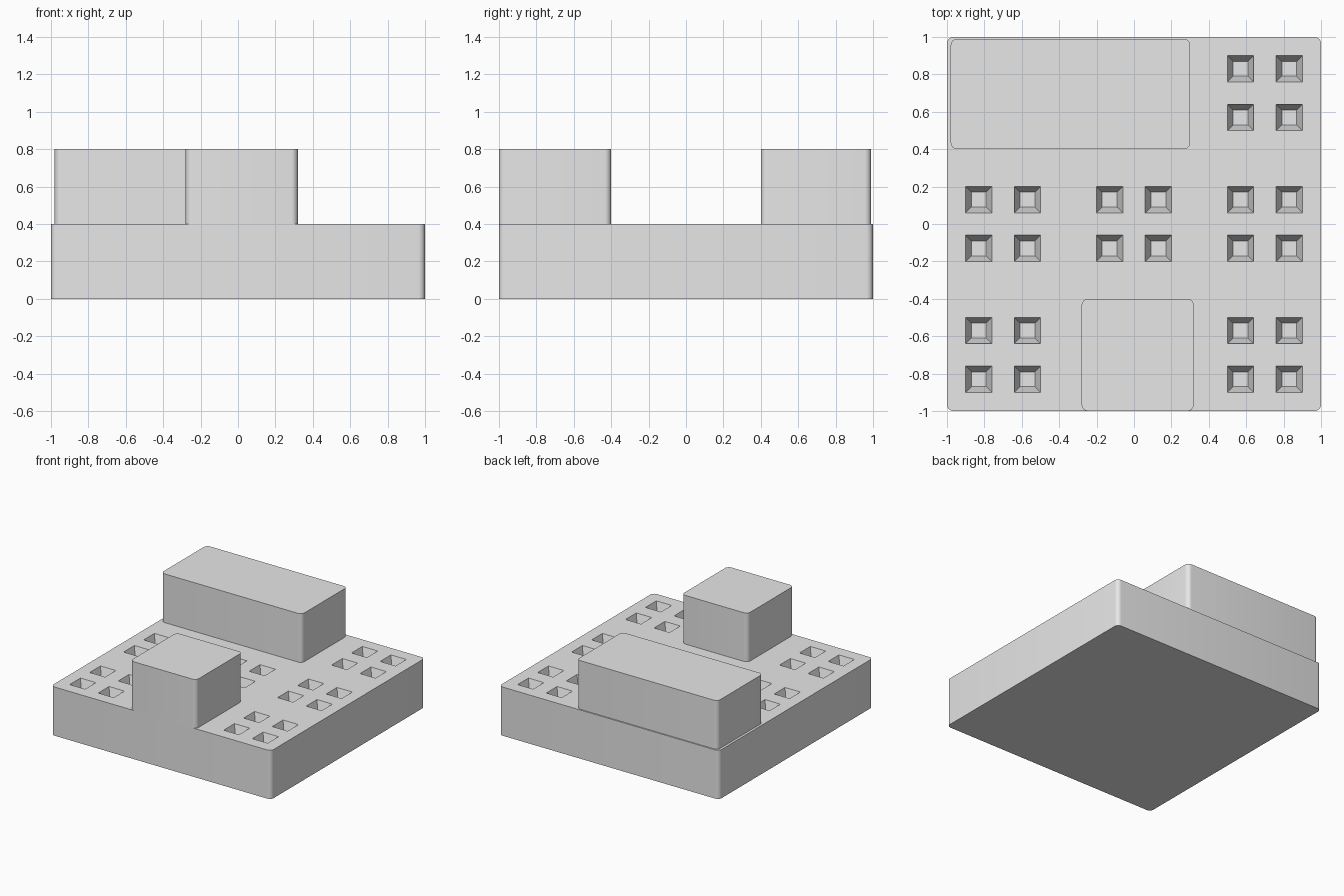
import bpy
import bmesh
from math import pi, radians, sqrt
from mathutils import Matrix, Vector

if "Cube" in bpy.data.objects:
    bpy.data.objects.remove(bpy.data.objects["Cube"], do_unlink=True)

BASE_HEIGHT = 0.4
CELL = 0.7            # spacing of the three by three cell grid
HOLE_OFFSET = 0.13    # hole centre from cell centre

grey = bpy.data.materials.new("light grey")
grey.use_nodes = True
grey.diffuse_color = (0.8, 0.8, 0.8, 1)
grey.node_tree.nodes["Principled BSDF"].inputs["Base Color"].default_value = (0.8, 0.8, 0.8, 1)


def add_object(name, bm):
    mesh = bpy.data.meshes.new(name)
    bm.to_mesh(mesh)
    bm.free()
    mesh.materials.append(grey)
    obj = bpy.data.objects.new(name, mesh)
    bpy.context.collection.objects.link(obj)
    return obj


def rounded_block(name, low, high, radius=0.035):
    """Box whose four upright edges are rounded."""
    low, high = Vector(low), Vector(high)
    bm = bmesh.new()
    bmesh.ops.create_cube(bm, size=1, matrix=Matrix.Translation((low + high) / 2)
                          @ Matrix.Diagonal((high - low).to_4d()))
    upright = [e for e in bm.edges
               if abs(e.verts[0].co.z - e.verts[1].co.z) > 0.1]
    bmesh.ops.bevel(bm, geom=upright, offset=radius, segments=6,
                    profile=0.5, affect='EDGES')
    return add_object(name, bm)


def shade(obj):
    bpy.ops.object.select_all(action='DESELECT')
    obj.select_set(True)
    bpy.context.view_layer.objects.active = obj
    bpy.ops.object.shade_smooth_by_angle(angle=radians(30))


# Parts: a square base carrying a wide rear block and a square front block
base = rounded_block("base", (-1, -1, 0), (1, 1, BASE_HEIGHT))
rear = rounded_block("rear_block", (-0.98, 0.4, BASE_HEIGHT), (0.3, 0.99, 0.8))
front = rounded_block("front_block", (-0.28, -1, BASE_HEIGHT), (0.32, -0.4, 0.8))

# Tapered square holes, four in each uncovered cell
bm = bmesh.new()
covered = {(-1, 1), (0, 1), (0, -1)}
for col in (-1, 0, 1):
    for row in (-1, 0, 1):
        if (col, row) in covered:
            continue
        for sx in (-1, 1):
            for sy in (-1, 1):
                place = Matrix.Translation((col * CELL + sx * HOLE_OFFSET,
                                            row * CELL + sy * HOLE_OFFSET,
                                            BASE_HEIGHT))
                bmesh.ops.create_cone(bm, cap_ends=True, segments=4,
                                      radius1=0.04 * sqrt(2), radius2=0.1 * sqrt(2),
                                      depth=0.2,
                                      matrix=place @ Matrix.Rotation(pi / 4, 4, 'Z'))
bmesh.ops.recalc_face_normals(bm, faces=bm.faces)
cutter = add_object("hole_cutter", bm)
cutter.hide_render = True

cut = base.modifiers.new("holes", 'BOOLEAN')
cut.operation = 'DIFFERENCE'
cut.solver = 'EXACT'
cut.object = cutter
bpy.context.view_layer.objects.active = base
bpy.ops.object.modifier_apply(modifier=cut.name)
bpy.data.objects.remove(cutter, do_unlink=True)

for part in (base, rear, front):
    shade(part)
